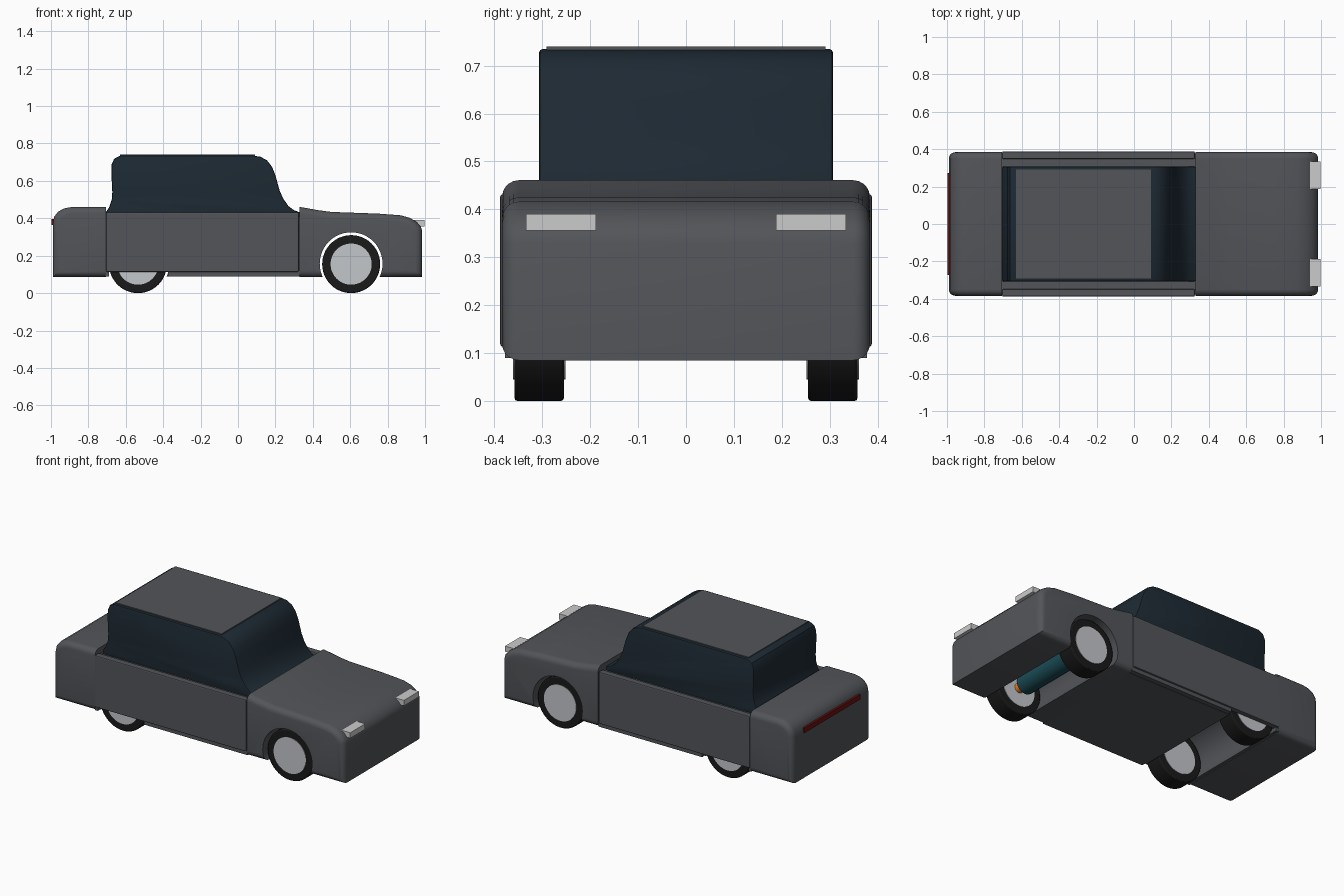
import bpy, bmesh
from math import radians, pi

if "Cube" in bpy.data.objects:
    bpy.data.objects.remove(bpy.data.objects["Cube"])


def material(name, r, g, b):
    m = bpy.data.materials.new(name)
    m.diffuse_color = (r, g, b, 1)
    m.use_nodes = True
    m.node_tree.nodes["Principled BSDF"].inputs["Base Color"].default_value = m.diffuse_color
    return m


PAINT = material("dark_grey_paint", 0.085, 0.09, 0.1)
GLASS = material("dark_glass", 0.012, 0.022, 0.032)
RUBBER = material("rubber", 0.01, 0.01, 0.01)
METAL = material("rim_metal", 0.55, 0.57, 0.6)
LAMP = material("lamp_white", 0.7, 0.7, 0.7)
RED = material("lamp_red", 0.15, 0.005, 0.005)
TEAL = material("motor_teal", 0.01, 0.07, 0.09)
ORANGE = material("shaft_orange", 0.9, 0.2, 0.02)


def smooth(ob):
    bpy.ops.object.select_all(action='DESELECT')
    ob.select_set(True)
    bpy.context.view_layer.objects.active = ob
    bpy.ops.object.shade_smooth_by_angle(angle=radians(32))


def prism(name, pts, half, mat, round_r=0.0, joint_x=None, segs=5):
    """Side profile (x, z) extruded across y, with rounded side edges."""
    bm = bmesh.new()
    face = bm.faces.new([bm.verts.new((x, -half, z)) for x, z in pts])
    ext = bmesh.ops.extrude_face_region(bm, geom=[face])
    bmesh.ops.translate(bm, vec=(0, 2 * half, 0),
                        verts=[v for v in ext["geom"] if isinstance(v, bmesh.types.BMVert)])
    bmesh.ops.recalc_face_normals(bm, faces=bm.faces[:])
    if round_r:
        rim = []
        for e in bm.edges:
            a, b = (v.co for v in e.verts)
            on_side = abs(a.y - b.y) < 1e-5
            at_joint = joint_x is not None and max(abs(a.x - joint_x), abs(b.x - joint_x)) < 1e-4
            if on_side and not at_joint:
                rim.append(e)
        bmesh.ops.bevel(bm, geom=rim, offset=round_r, segments=segs, profile=0.5, affect='EDGES')
    me = bpy.data.meshes.new(name)
    bm.to_mesh(me)
    bm.free()
    me.materials.append(mat)
    ob = bpy.data.objects.new(name, me)
    bpy.context.collection.objects.link(ob)
    smooth(ob)
    return ob


def box(name, lo, hi, mat, bevel=0.0):
    bpy.ops.mesh.primitive_cube_add(size=1, location=[(a + b) / 2 for a, b in zip(lo, hi)])
    ob = bpy.context.object
    ob.name = name
    ob.scale = [b - a for a, b in zip(lo, hi)]
    bpy.ops.object.transform_apply(location=False, rotation=False, scale=True)
    if bevel:
        m = ob.modifiers.new("Bevel", 'BEVEL')
        m.width, m.segments = bevel, 2
    ob.data.materials.append(mat)
    return ob


def cylinder(name, x, y0, y1, z, r, mat, bevel=0.0, sides=48):
    bpy.ops.mesh.primitive_cylinder_add(vertices=sides, radius=r, depth=y1 - y0,
                                        location=(x, (y0 + y1) / 2, z), rotation=(pi / 2, 0, 0))
    ob = bpy.context.object
    ob.name = name
    if mat:
        ob.data.materials.append(mat)
    if bevel:
        m = ob.modifiers.new("Bevel", 'BEVEL')
        m.width, m.segments, m.limit_method = bevel, 2, 'ANGLE'
    smooth(ob)
    return ob


def cut_arch(ob, x):
    cutter = cylinder("arch_cutter", x, -0.5, 0.5, 0.157, 0.168, None)
    m = ob.modifiers.new("Arch", 'BOOLEAN')
    m.operation, m.object, m.solver = 'DIFFERENCE', cutter, 'EXACT'
    bpy.context.view_layer.objects.active = ob
    bpy.ops.object.modifier_apply(modifier="Arch")
    bpy.data.objects.remove(cutter)
    smooth(ob)


FRONT_X, REAR_X, WHEEL_Z = 0.605, -0.535, 0.155

# Nose with sloping bonnet
nose = prism("nose", [(0.33, 0.085), (0.985, 0.085), (0.985, 0.33), (0.978, 0.355), (0.955, 0.38),
                      (0.92, 0.402), (0.87, 0.416), (0.75, 0.425), (0.5, 0.434), (0.43, 0.443),
                      (0.33, 0.461)], 0.384, PAINT, 0.035, 0.33)
cut_arch(nose, FRONT_X)

# Tail with rounded boot
prism("tail", [(-0.705, 0.085), (-0.705, 0.46), (-0.89, 0.46), (-0.93, 0.453), (-0.962, 0.435),
               (-0.983, 0.408), (-0.99, 0.37), (-0.99, 0.085)], 0.384, PAINT, 0.035, -0.705)

# Middle tub, rear wheel well and doors
tub = prism("middle_body", [(-0.71, 0.088), (0.335, 0.088), (0.335, 0.41), (-0.71, 0.41)], 0.35, PAINT)
cut_arch(tub, REAR_X)
for s, side in ((-1, "left"), (1, "right")):
    ys = sorted((s * 0.348, s * 0.388))
    box(side + "_door", (-0.705, ys[0], 0.113), (0.325, ys[1], 0.432), PAINT, 0.006)
    for x0, x1, part in ((-0.375, 0.33, "sill"), (-0.71, -0.69, "rear_sill")):
        ya = sorted((s * 0.34, s * 0.378))
        box(side + "_" + part, (x0, ya[0], 0.09), (x1, ya[1], 0.12), PAINT)

# Glass cabin and roof panel
prism("glass_cabin", [(-0.705, 0.40), (-0.705, 0.435), (-0.688, 0.46), (-0.675, 0.50), (-0.672, 0.54),
                      (-0.677, 0.64), (-0.675, 0.69), (-0.662, 0.718), (-0.63, 0.735), (0.08, 0.735),
                      (0.12, 0.729), (0.155, 0.71), (0.182, 0.675), (0.2, 0.63), (0.222, 0.55),
                      (0.242, 0.505), (0.27, 0.465), (0.3, 0.443), (0.33, 0.432), (0.33, 0.40)],
      0.307, GLASS, 0.008, None, 2)
box("roof_panel", (-0.63, -0.291, 0.72), (0.092, 0.291, 0.74), PAINT)

# Wheels
for x, end in ((FRONT_X, "front"), (REAR_X, "rear")):
    for s, side in ((-1, "left"), (1, "right")):
        y0, y1 = sorted((s * 0.255, s * 0.358))
        cylinder(f"{end}_{side}_tyre", x, y0, y1, WHEEL_Z, 0.155, RUBBER, 0.006)
        cylinder(f"{end}_{side}_rim", x, y0 - 0.003, y1 + 0.003, WHEEL_Z, 0.11, METAL)

# Drive motor between the front wheels
cylinder("drive_motor", FRONT_X, -0.2, 0.2, WHEEL_Z, 0.06, TEAL, sides=16)
for s, side in ((-1, "left"), (1, "right")):
    y0, y1 = sorted((s * 0.2, s * 0.255))
    cylinder(side + "_drive_shaft", FRONT_X, y0, y1, WHEEL_Z, 0.03, ORANGE, sides=16)

# Lamps
for s, side in ((-1, "left"), (1, "right")):
    y0, y1 = sorted((s * 0.188, s * 0.334))
    box(side + "_headlamp", (0.94, y0, 0.356), (0.998, y1, 0.39), LAMP)
box("tail_lamp", (-0.998, -0.272, 0.365), (-0.97, 0.272, 0.395), RED)
